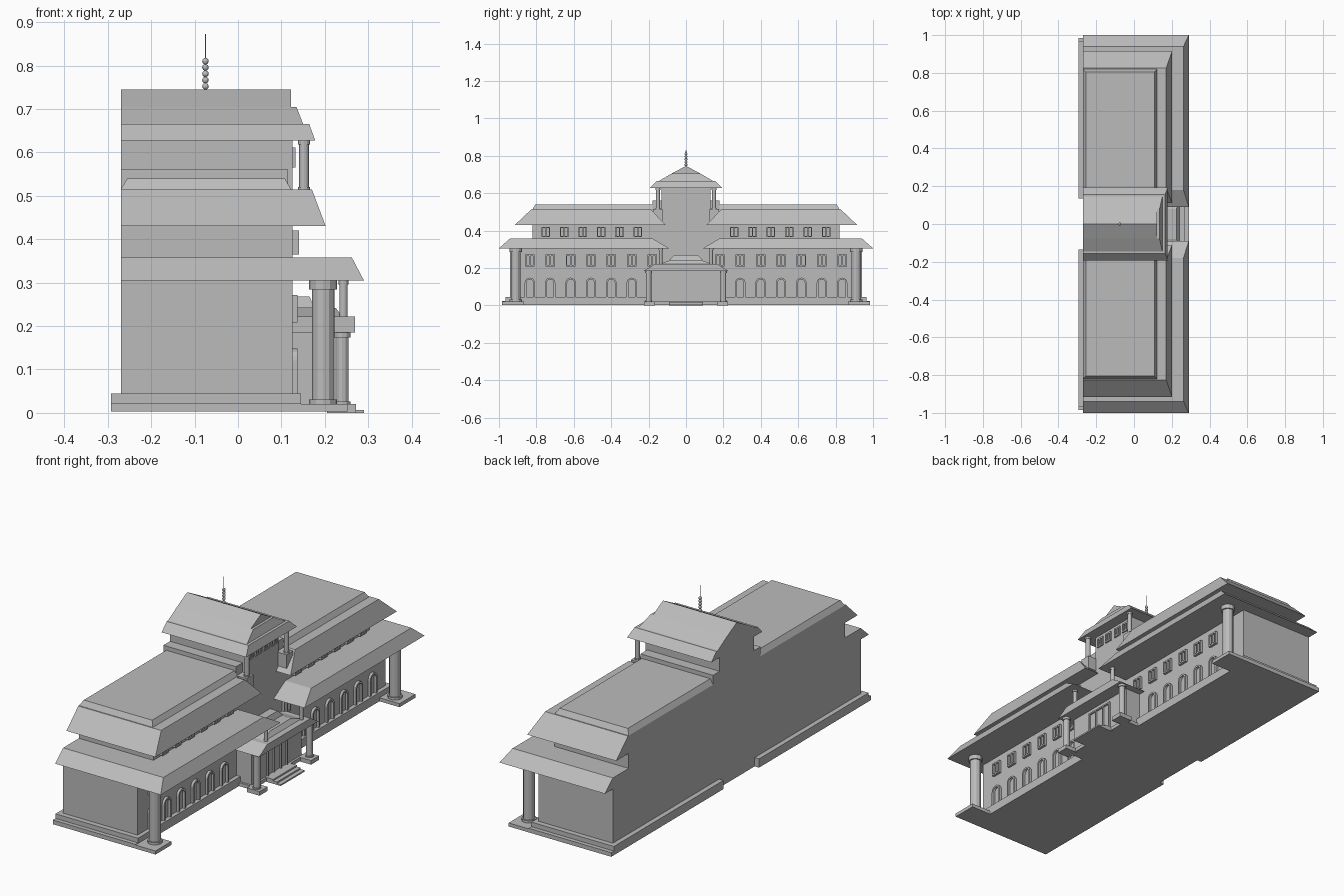
import bpy, bmesh, math

old = bpy.data.objects.get("Cube")
if old:
    bpy.data.objects.remove(old, do_unlink=True)

stone = bpy.data.materials.new("plain grey")
stone.use_nodes = True
GREY = (0.5, 0.5, 0.5, 1)
stone.diffuse_color = GREY
stone.node_tree.nodes["Principled BSDF"].inputs["Base Color"].default_value = GREY

BACK, FRONT = -0.27, 0.125     # x of the flat back and of the main facade


def finish(name, bm):
    bmesh.ops.recalc_face_normals(bm, faces=bm.faces)
    mesh = bpy.data.meshes.new(name)
    bm.to_mesh(mesh)
    bm.free()
    mesh.materials.append(stone)
    ob = bpy.data.objects.new(name, mesh)
    bpy.context.collection.objects.link(ob)
    return ob


def add_frustum(bm, low, high, z0, z1):
    """Six-sided solid between two rectangles given as (x0, x1, y0, y1)."""
    rings = []
    for (x0, x1, y0, y1), z in ((low, z0), (high, z1)):
        rings.append([bm.verts.new((x, y, z)) for x, y in
                      ((x0, y0), (x1, y0), (x1, y1), (x0, y1))])
    a, b = rings
    bm.faces.new(a)
    bm.faces.new(b)
    for i in range(4):
        j = (i + 1) % 4
        bm.faces.new((a[i], a[j], b[j], b[i]))


def frustum(name, low, high, z0, z1):
    bm = bmesh.new()
    add_frustum(bm, low, high, z0, z1)
    return finish(name, bm)


def box(name, x0, x1, y0, y1, z0, z1):
    return frustum(name, (x0, x1, y0, y1), (x0, x1, y0, y1), z0, z1)


def wing_roof(name, side, low, high, z0, z1):
    """Frustum given for the +y wing, flipped for the other one."""
    def flip(r):
        return r if side > 0 else (r[0], r[1], -r[3], -r[2])
    return frustum(name, flip(low), flip(high), z0, z1)


def column(name, x, y, r, z0, z1, cap):
    """Shaft with a base ring and a capital."""
    bm = bmesh.new()
    for rad, a, b in ((r, z0, z1), (r * 1.25, z0, z0 + cap * 0.5), (r * 1.25, z1 - cap, z1)):
        new = bmesh.ops.create_cone(bm, cap_ends=True, segments=12, radius1=rad,
                                    radius2=rad, depth=b - a)["verts"]
        bmesh.ops.translate(bm, verts=new, vec=(x, y, (a + b) / 2))
    return finish(name, bm)


def window(name, y, z0, z1, w, depth):
    """Frame with a mullion and a sill, standing out from the facade."""
    bm = bmesh.new()
    t, h = 0.007, w / 2
    bars = ((y - h, y - h + t, z0, z1), (y + h - t, y + h, z0, z1),
            (y - h, y + h, z1 - t, z1), (y - h, y + h, z0, z0 + t),
            (y - t / 2, y + t / 2, z0, z1))
    for a, b, c, d in bars:
        r = (FRONT - 0.005, FRONT + depth, a, b)
        add_frustum(bm, r, r, c, d)
    return finish(name, bm)


def arch(name, y, z0, z1, w, depth):
    """Round-headed surround, extruded from the facade."""
    def outline(r):
        pts = [(y - r, z0)]
        for i in range(9):
            a = math.pi * (1 - i / 8)
            pts.append((y + r * math.cos(a), z1 - w / 2 + r * math.sin(a)))
        return pts + [(y + r, z0)]
    bm = bmesh.new()
    loops = [[bm.verts.new((x, p, q)) for p, q in outline(r)]
             for x in (FRONT - 0.005, FRONT + depth) for r in (w / 2, w / 2 - 0.009)]
    bo, bi, fo, fi = loops
    for i in range(len(bo) - 1):
        for a, b in ((bo, fo), (fo, fi), (fi, bi), (bi, bo)):
            bm.faces.new((a[i], a[i + 1], b[i + 1], b[i]))
    for e in (0, -1):
        bm.faces.new((bo[e], fo[e], fi[e], bi[e]))
    return finish(name, bm)


# Main masses
box("lower_storey", BACK, FRONT, -0.94, 0.94, 0.04, 0.31)
box("upper_storey", BACK, FRONT, -0.82, 0.82, 0.31, 0.44)
box("central_block", BACK, FRONT, -0.19, 0.19, 0.31, 0.515)
box("tower_ledge", BACK, FRONT - 0.01, -0.18, 0.18, 0.515, 0.56)
box("tower", BACK, FRONT, -0.13, 0.13, 0.515, 0.63)

# Plinth, with a gap in the middle of the back
box("plinth_lower", BACK, 0.145, -0.985, 0.985, 0.003, 0.023)
box("plinth_upper", BACK, 0.145, -0.965, 0.965, 0.023, 0.045)

for side in (-1, 1):
    tag = "left" if side > 0 else "right"

    def span(a, b):
        return (a, b) if side > 0 else (-b, -a)

    box("back_plinth_lower_" + tag, -0.293, BACK, *span(0.135, 0.985), 0.003, 0.023)
    box("back_plinth_upper_" + tag, -0.293, BACK, *span(0.135, 0.965), 0.023, 0.045)

    # Wing roofs
    wing_roof("lower_roof_" + tag, side, (BACK, 0.29, 0.09, 1.0),
              (BACK, 0.262, 0.18, 0.94), 0.305, 0.358)
    wing_roof("upper_roof_" + tag, side, (BACK, 0.202, 0.11, 0.915),
              (BACK, 0.17, 0.19, 0.825), 0.43, 0.515)
    wing_roof("roof_cap_" + tag, side, (BACK, 0.122, 0.18, 0.82),
              (BACK + 0.015, 0.108, 0.18, 0.805), 0.515, 0.54)

    # Columns and their pedestals
    box("corner_pedestal_" + tag, 0.14, 0.252, *span(0.865, 0.985), 0.003, 0.02)
    column("corner_column_" + tag, 0.196, side * 0.91, 0.026, 0.02, 0.306, 0.022)
    box("portico_pedestal_" + tag, 0.205, 0.272, *span(0.165, 0.225), 0.0, 0.02)
    column("portico_column_" + tag, 0.24, side * 0.2, 0.015, 0.02, 0.186, 0.012)
    column("balcony_post_" + tag, 0.243, side * 0.135, 0.009, 0.215, 0.306, 0.01)
    box("tower_pedestal_" + tag, FRONT, 0.17, *span(0.125, 0.175), 0.45, 0.515)
    column("tower_column_" + tag, 0.152, side * 0.15, 0.011, 0.515, 0.628, 0.01)

    # Rows of windows on the wing
    for i in range(6):
        y = side * (0.29 + 0.109 * i)
        arch(f"arch_window_{tag}_{i}", y, 0.045, 0.148, 0.055, 0.012)
        window(f"middle_window_{tag}_{i}", y, 0.208, 0.272, 0.05, 0.012)
        window(f"upper_window_{tag}_{i}", side * (0.257 + 0.0985 * i), 0.365, 0.42, 0.046, 0.016)
    for i in range(2):
        window(f"tower_window_{tag}_{i}", side * (0.032 + 0.059 * i), 0.565, 0.611, 0.04, 0.007)
    window("portico_upper_window_" + tag, side * 0.18, 0.208, 0.272, 0.05, 0.012)

# Entrance portico
box("portico_floor", 0.145, 0.215, -0.2, 0.2, 0.003, 0.02)
box("portico_walls", FRONT, 0.205, -0.19, 0.19, 0.02, 0.187)
frustum("portico_roof", (FRONT, 0.27, -0.225, 0.225), (FRONT, 0.27, -0.165, 0.165), 0.185, 0.222)
frustum("portico_roof_upper", (FRONT, 0.24, -0.14, 0.14), (FRONT, 0.225, -0.08, 0.08), 0.222, 0.242)
frustum("portico_roof_cap", (FRONT, 0.175, -0.09, 0.09), (FRONT, 0.165, -0.065, 0.065), 0.242, 0.268)
for a, b, c, d in ((-0.075, -0.068, 0.02, 0.165), (0.068, 0.075, 0.02, 0.165),
                   (-0.075, 0.075, 0.158, 0.165), (-0.028, -0.022, 0.02, 0.16),
                   (0.022, 0.028, 0.02, 0.16)):
    box("door_frame", 0.2, 0.213, a, b, c, d)
for i in range(3):
    box(f"entrance_step_{i}", 0.205, 0.29 - 0.02 * i, -0.09, 0.09, 0.0, 0.007 * (i + 1))

# Tiered tower roof with a gabled top
frustum("tower_roof_low", (BACK, 0.178, -0.193, 0.193), (BACK, 0.164, -0.155, 0.155), 0.627, 0.665)
frustum("tower_roof_mid", (BACK, 0.15, -0.145, 0.145), (BACK, 0.135, -0.078, 0.078), 0.665, 0.704)
frustum("tower_roof_top", (BACK, 0.122, -0.078, 0.078), (BACK, 0.122, -0.001, 0.001), 0.704, 0.745)

# Spire of stacked balls and a thin rod
bm = bmesh.new()
for i in range(5):
    ball = bmesh.ops.create_uvsphere(bm, u_segments=12, v_segments=8, radius=0.0075)["verts"]
    bmesh.ops.translate(bm, verts=ball, vec=(-0.075, 0, 0.752 + 0.0145 * i))
rod = bmesh.ops.create_cone(bm, cap_ends=True, segments=8, radius1=0.002,
                            radius2=0.001, depth=0.13)["verts"]
bmesh.ops.translate(bm, verts=rod, vec=(-0.075, 0, 0.807))
finish("spire", bm)
